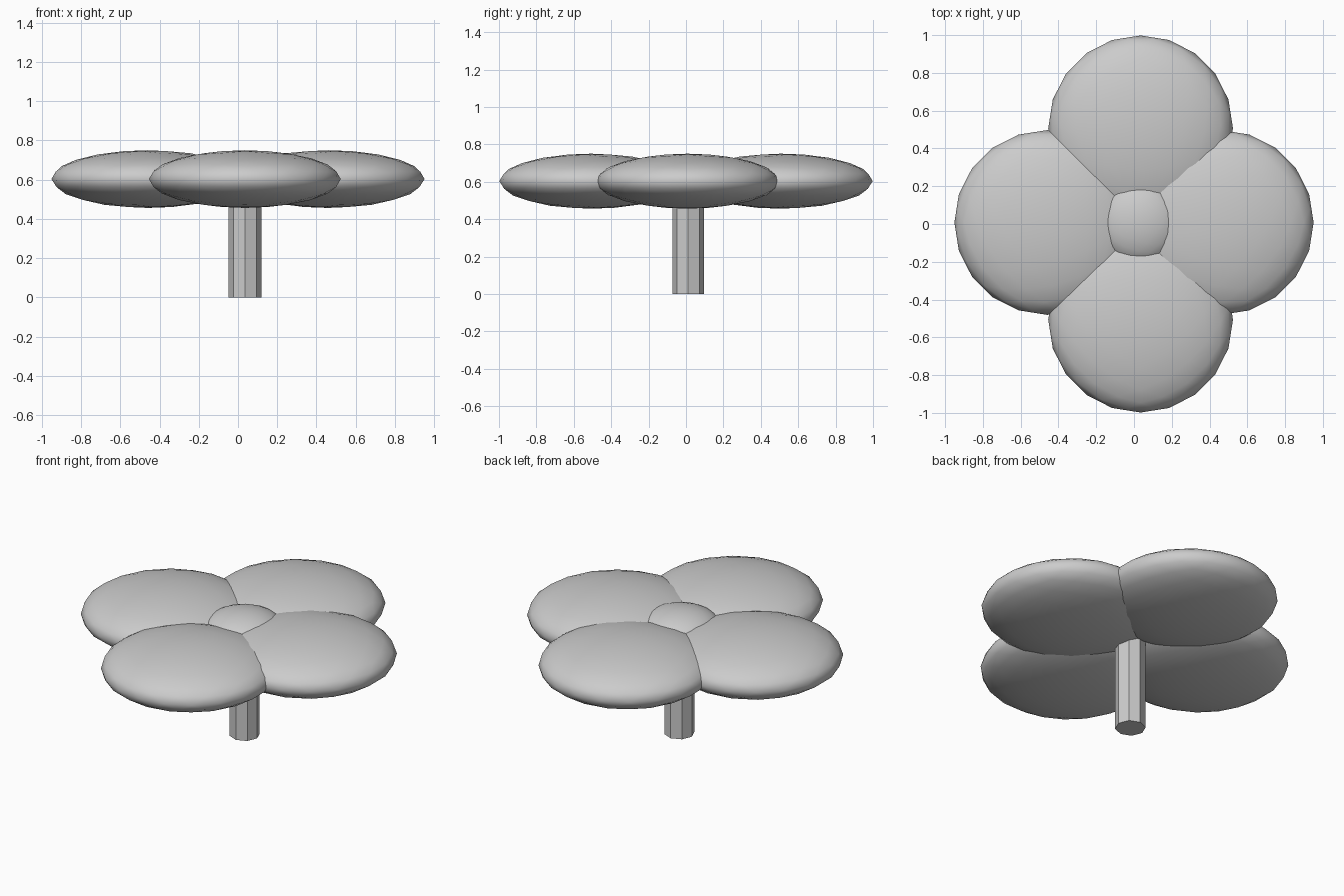
import bpy, math

if "Cube" in bpy.data.objects:
    bpy.data.objects.remove(bpy.data.objects["Cube"])

CX, CY = 0.035, 0.008   # axis of the stem

def smooth_blob(name, loc, radii, turn=0.0):
    """Squashed smooth icosphere."""
    bpy.ops.mesh.primitive_ico_sphere_add(subdivisions=3, radius=1, location=loc,
                                          rotation=(0, 0, turn))
    ob = bpy.context.object
    ob.name = name
    ob.scale = radii
    bpy.ops.object.transform_apply(location=False, rotation=True, scale=True)
    bpy.ops.object.shade_smooth()
    return ob

# four puffy petals
petals = [("petal_right", 0.46, CY), ("petal_back", CX, 0.507),
          ("petal_left", -0.46, CY), ("petal_front", CX, -0.507)]
for i, (name, x, y) in enumerate(petals):
    smooth_blob(name, (x, y, 0.603), (0.491, 0.489, 0.147), i * math.pi / 2)

# low dome in the middle
smooth_blob("flower_centre", (CX - 0.002, CY, 0.65), (0.22, 0.22, 0.10))

# eight-sided stem with flat faces
bpy.ops.mesh.primitive_cylinder_add(vertices=8, radius=0.084, depth=0.6,
                                    location=(CX + 0.001, 0.012, 0.3))
bpy.context.object.name = "stem"
